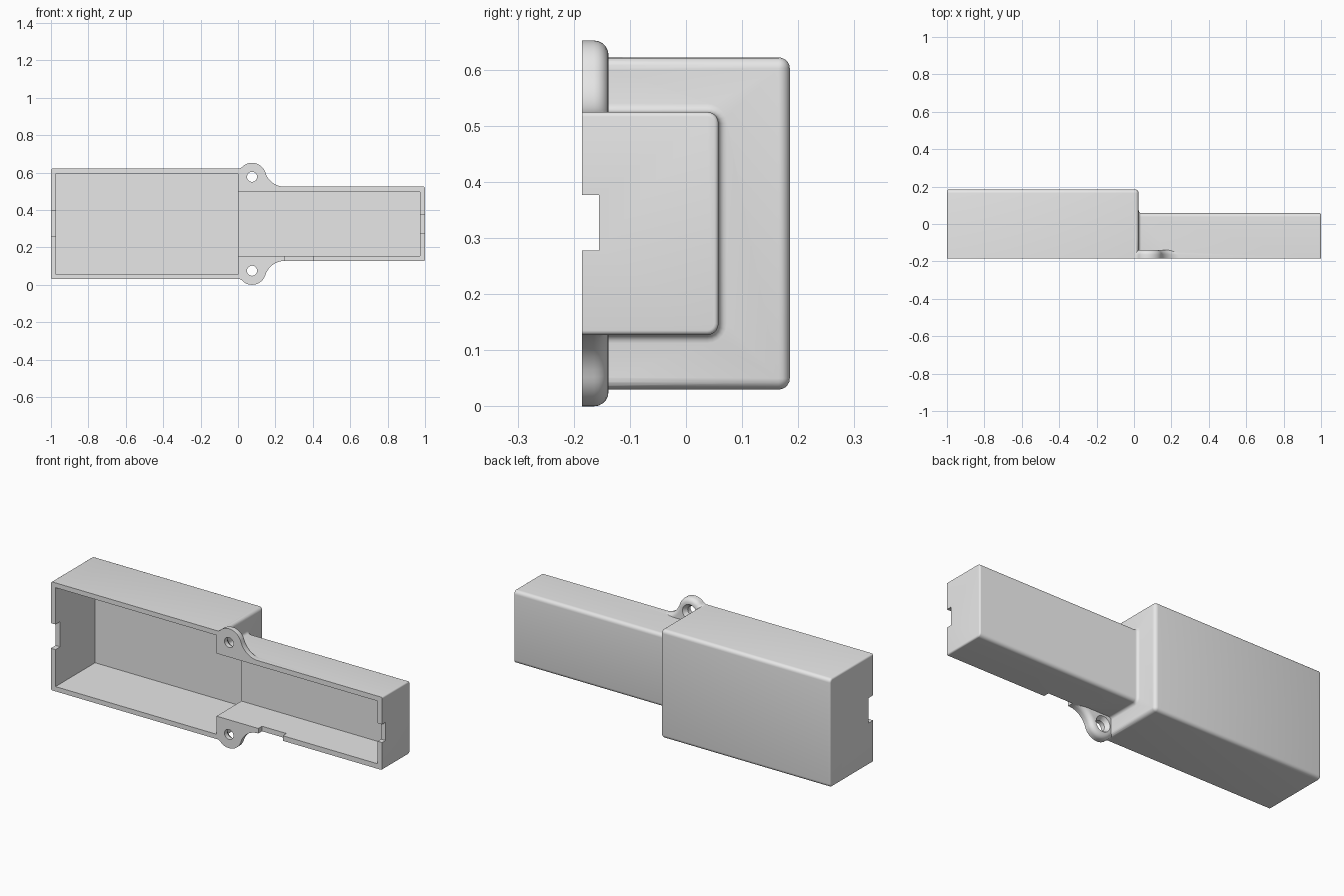
import bpy, bmesh, math
from mathutils import Matrix, Vector

if "Cube" in bpy.data.objects:
    bpy.data.objects.remove(bpy.data.objects["Cube"])

CZ = 0.326          # mirror plane height
FRONT = -0.185      # open front plane
LOW = -0.25         # solids run past the front, then get trimmed

grey = bpy.data.materials.new("plain grey")
grey.diffuse_color = (0.8, 0.8, 0.8, 1)
grey.use_nodes = True
grey.node_tree.nodes["Principled BSDF"].inputs["Base Color"].default_value = grey.diffuse_color


def finish(bm, name):
    bmesh.ops.recalc_face_normals(bm, faces=bm.faces[:])
    me = bpy.data.meshes.new(name)
    bm.to_mesh(me)
    bm.free()
    me.materials.append(grey)
    ob = bpy.data.objects.new(name, me)
    bpy.context.collection.objects.link(ob)
    return ob


def box(name, x0, x1, y0, y1, z0, z1):
    bm = bmesh.new()
    bmesh.ops.create_cube(bm, size=1)
    for v in bm.verts:
        v.co = Vector((x1 if v.co.x > 0 else x0, y1 if v.co.y > 0 else y0,
                       z1 if v.co.z > 0 else z0))
    return finish(bm, name)


def loft(name, half, back, stations, r=0.02, seg=5):
    """Rounded U section run along x; stations are (x, outward offset)."""
    bm = bmesh.new()
    rings = []
    for x, g in stations:
        h, b, c = half + g, back + g, r + g
        pts = [(LOW, -h)]
        for s in (-1, 1):
            for i in range(seg + 1):
                t = math.pi / 2 * i / seg
                a = t if s < 0 else math.pi / 2 - t
                pts.append((b - c + c * math.sin(a), s * (h - c + c * math.cos(a))))
        pts.append((LOW, h))
        rings.append([bm.verts.new((x, y, CZ + z)) for y, z in pts])
    n = len(rings[0])
    for a, b in zip(rings, rings[1:]):
        for i in range(n):
            bm.faces.new((a[i], a[(i + 1) % n], b[(i + 1) % n], b[i]))
    bm.faces.new(rings[0])
    bm.faces.new(rings[-1])
    return finish(bm, name)


def round_end(x, d, r, seg=4):
    """Stations rounding off an end at x; d is the outward direction."""
    out = []
    for i in range(seg + 1):
        a = math.pi / 2 * i / seg
        out.append((x - d * r * (1 - math.sin(a)), -r * (1 - math.cos(a))))
    return out


def arc(cx, cz, r, a0, a1, n):
    return [(cx + r * math.cos(a0 + (a1 - a0) * i / n),
             cz + r * math.sin(a0 + (a1 - a0) * i / n)) for i in range(n + 1)]


def ear(name, s):
    """Screw ear with blended sides and a rounded back edge."""
    cx, cz, r = 0.075, 0.251, 0.075
    lx, lz, lr = 0.0, 0.329, 0.034      # blend into the large box
    rx, rz, rr = 0.25, 0.307, 0.109     # blend into the small box
    la = math.atan2(lz - cz, lx - cx)
    ra = math.atan2(rz - cz, rx - cx)
    pts = arc(lx, lz, lr, -math.pi / 2, la - math.pi, 5) if la - math.pi > -math.pi / 2 else []
    pts += arc(cx, cz, r, la, ra, 16)[1:]
    pts += arc(rx, rz, rr, ra + math.pi, 1.5 * math.pi, 10)[1:]
    pts = [(-0.05, pts[0][1])] + pts + [(0.3, pts[-1][1]), (0.3, 0.08), (-0.05, 0.08)]
    bm = bmesh.new()
    fr = [bm.verts.new((x, LOW, CZ + s * z)) for x, z in pts]
    bk = [bm.verts.new((x, -0.138, CZ + s * z)) for x, z in pts]
    n = len(pts)
    bm.faces.new(fr)
    bm.faces.new(bk)
    for i in range(n):
        bm.faces.new((fr[i], fr[(i + 1) % n], bk[(i + 1) % n], bk[i]))
    bmesh.ops.recalc_face_normals(bm, faces=bm.faces[:])
    rim = [bm.edges.get((bk[i], bk[i + 1])) for i in range(n - 3)]
    bmesh.ops.bevel(bm, geom=rim, offset=0.026, segments=5, profile=0.5,
                    affect='EDGES')
    return finish(bm, name)


def cone(name, x, z, y0, y1, r0, r1):
    bm = bmesh.new()
    rot = Matrix.Rotation(-math.pi / 2, 4, 'X')
    bmesh.ops.create_cone(bm, cap_ends=True, segments=32, radius1=r0, radius2=r1,
                          depth=y1 - y0,
                          matrix=Matrix.Translation((x, (y0 + y1) / 2, z)) @ rot)
    return finish(bm, name)


def combine(target, tool, op):
    m = target.modifiers.new(op, 'BOOLEAN')
    m.operation, m.solver, m.object = op, 'EXACT', tool
    bpy.ops.object.select_all(action='DESELECT')
    bpy.context.view_layer.objects.active = target
    target.select_set(True)
    bpy.ops.object.modifier_apply(modifier=m.name)
    bpy.data.objects.remove(tool)


# Large box with rounded ends
case = loft("enclosure_shell", 0.296, 0.185,
            round_end(-1, -1, 0.01)[::-1] + round_end(0.025, 1, 0.02))

# Small box, flaring softly where it meets the large one
flare = [(0.012, 0.015)]
for i in range(5):
    a = math.pi / 2 * i / 4
    flare.append((0.025 + 0.015 * (1 - math.cos(a)), 0.015 * (1 - math.sin(a))))
combine(case, loft("small_box", 0.1985, 0.058, flare + round_end(1, 1, 0.008)), 'UNION')

# Screw ears above and below
for s in (1, -1):
    combine(case, ear("screw_ear", s), 'UNION')

# Cavities and front trim
cuts = [
    box("front_trim", -2, 2, -0.6, FRONT, -1, 2),
    box("large_cavity", -0.972, 0.0, -0.4, 0.156, CZ - 0.27, CZ + 0.27),
    box("small_cavity", -0.2, 0.972, -0.4, 0.03, CZ - 0.171, CZ + 0.171),
    # Cable notches in both ends and the lower wall
    box("right_notch", 0.9, 1.1, -0.4, -0.155, 0.278, 0.377),
    box("left_notch", -1.1, -0.9, -0.4, -0.145, 0.258, 0.395),
    box("lower_notch", 0.252, 0.40, -0.4, -0.153, 0.08, 0.2),
]
# Countersunk screw holes
for s in (1, -1):
    z = CZ + s * 0.251
    cuts.append(cone("screw_hole", 0.075, z, -0.4, -0.1, 0.027, 0.027))
    cuts.append(cone("countersink", 0.075, z, -0.162, -0.132, 0.026, 0.047))
for c in cuts:
    combine(case, c, 'DIFFERENCE')

bpy.ops.object.select_all(action='DESELECT')
case.select_set(True)
bpy.context.view_layer.objects.active = case
bpy.ops.object.shade_smooth_by_angle(angle=math.radians(32))
